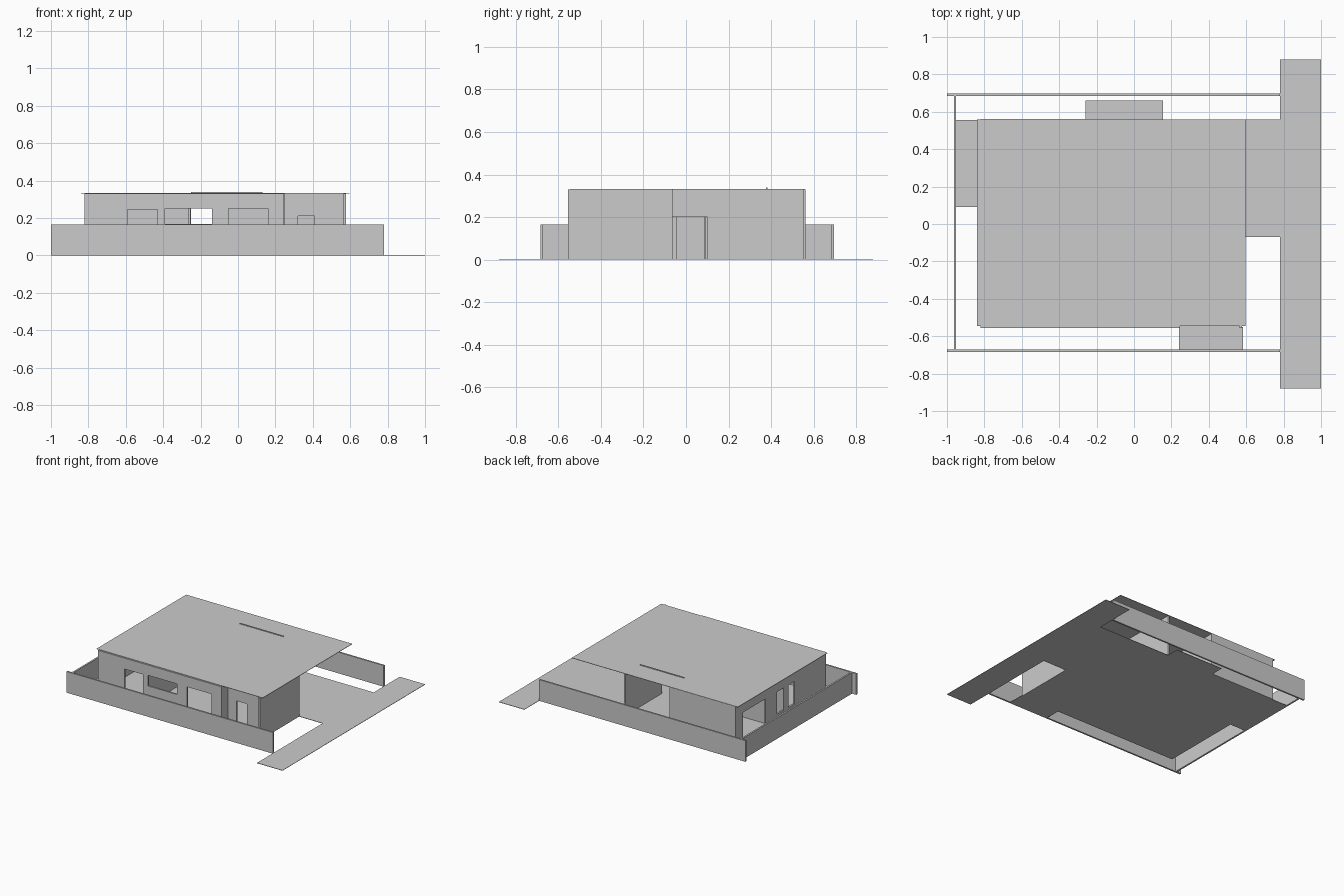
import bpy, bmesh
from mathutils import Vector

if "Cube" in bpy.data.objects:
    bpy.data.objects.remove(bpy.data.objects["Cube"])

T = 0.013    # wall thickness
H = 0.33     # wall height
FENCE = 0.165


def finish(name, bm):
    mesh = bpy.data.meshes.new(name)
    bm.to_mesh(mesh)
    bm.free()
    obj = bpy.data.objects.new(name, mesh)
    bpy.context.collection.objects.link(obj)
    return obj


def box(name, x0, x1, y0, y1, z0, z1):
    bm = bmesh.new()
    bmesh.ops.create_cube(bm, size=1)
    bmesh.ops.scale(bm, vec=(x1 - x0, y1 - y0, z1 - z0), verts=bm.verts)
    bmesh.ops.translate(bm, vec=((x0 + x1) / 2, (y0 + y1) / 2, (z0 + z1) / 2), verts=bm.verts)
    return finish(name, bm)


def wall(name, axis, pos, a, b, holes=(), height=H):
    """Upright panel along an axis; holes are (start, end, bottom, top)."""
    us = sorted({a, b, *(v for h in holes for v in h[:2])})
    zs = sorted({0.0, height, *(v for h in holes for v in h[2:])})
    bm = bmesh.new()
    for u0, u1 in zip(us, us[1:]):
        for z0, z1 in zip(zs, zs[1:]):
            um, zm = (u0 + u1) / 2, (z0 + z1) / 2
            if any(h[0] < um < h[1] and h[2] < zm < h[3] for h in holes):
                continue
            quad = [(u0, z0), (u1, z0), (u1, z1), (u0, z1)]
            bm.faces.new([bm.verts.new((u, pos, z) if axis == 'x' else (pos, u, z))
                          for u, z in quad])
    bmesh.ops.remove_doubles(bm, verts=bm.verts, dist=1e-5)
    obj = finish(name, bm)
    mod = obj.modifiers.new("thickness", 'SOLIDIFY')
    mod.thickness = T
    mod.offset = 0
    return obj


# Paving and floors
F = 0.003
box("pavement", 0.78, 1.0, -0.88, 0.88, 0, F)
box("driveway", 0.575, 0.78, -0.07, 0.56, 0, F)
box("house_floor", -0.82, 0.575, -0.55, 0.56, 0, F)
box("back_patio", -0.26, 0.155, 0.56, 0.66, 0, F)
box("side_patio", -0.955, -0.82, 0.09, 0.555, 0, F)
box("front_path", 0.24, 0.583, -0.673, -0.55, 0, F)

# Boundary walls
for name, y in (("front_fence", -0.678), ("back_fence", 0.69)):
    wall(name, 'x', y, -1.0, 0.78, height=FENCE)
wall("left_fence", 'y', -0.957, -0.672, 0.684, height=FENCE)

# Outer house walls
wall("front_wall", 'x', -0.549, -0.82, 0.247,
     [(-0.59, -0.43, 0.08, 0.245), (-0.39, -0.14, 0.167, 0.25), (-0.05, 0.16, 0.08, 0.25)])
wall("porch_side_wall", 'y', 0.241, -0.542, -0.465)
wall("porch_back_wall", 'x', -0.47, 0.247, 0.563, [(0.32, 0.41, 0, 0.21)])
wall("right_wall", 'y', 0.57, -0.555, -0.064)
wall("carport_side_wall", 'x', -0.07, -0.05, 0.563)
wall("carport_end_wall", 'y', 0.142, -0.063, 0.555, [(-0.063, 0.1, 0, 0.2)])
wall("left_wall", 'y', -0.814, -0.542, 0.549,
     [(0.19, 0.47, 0, 0.25), (-0.03, 0.05, 0.075, 0.25), (-0.165, -0.09, 0.075, 0.25)])
wall("back_wall", 'x', 0.554, -0.82, -0.25)

# Room partitions
wall("patio_partition", 'y', -0.26, 0.09, 0.548)
wall("bathroom_partition", 'x', 0.09, -0.808, -0.53)
wall("bathroom_divider", 'x', -0.04, -0.808, -0.55)
wall("bathroom_end", 'y', -0.55, -0.034, 0.084)
wall("bedroom_partition", 'y', -0.42, -0.543, -0.1)
wall("bedroom_back", 'x', -0.11, -0.7, -0.426)
wall("bath_stub", 'x', -0.28, 0.45, 0.563)

# Flat roof with a low ridge strip
box("roof", -0.84, 0.595, -0.545, 0.56, H, H + 0.003)
box("roof_strip", -0.25, 0.13, 0.376, 0.384, H + 0.003, H + 0.008)
